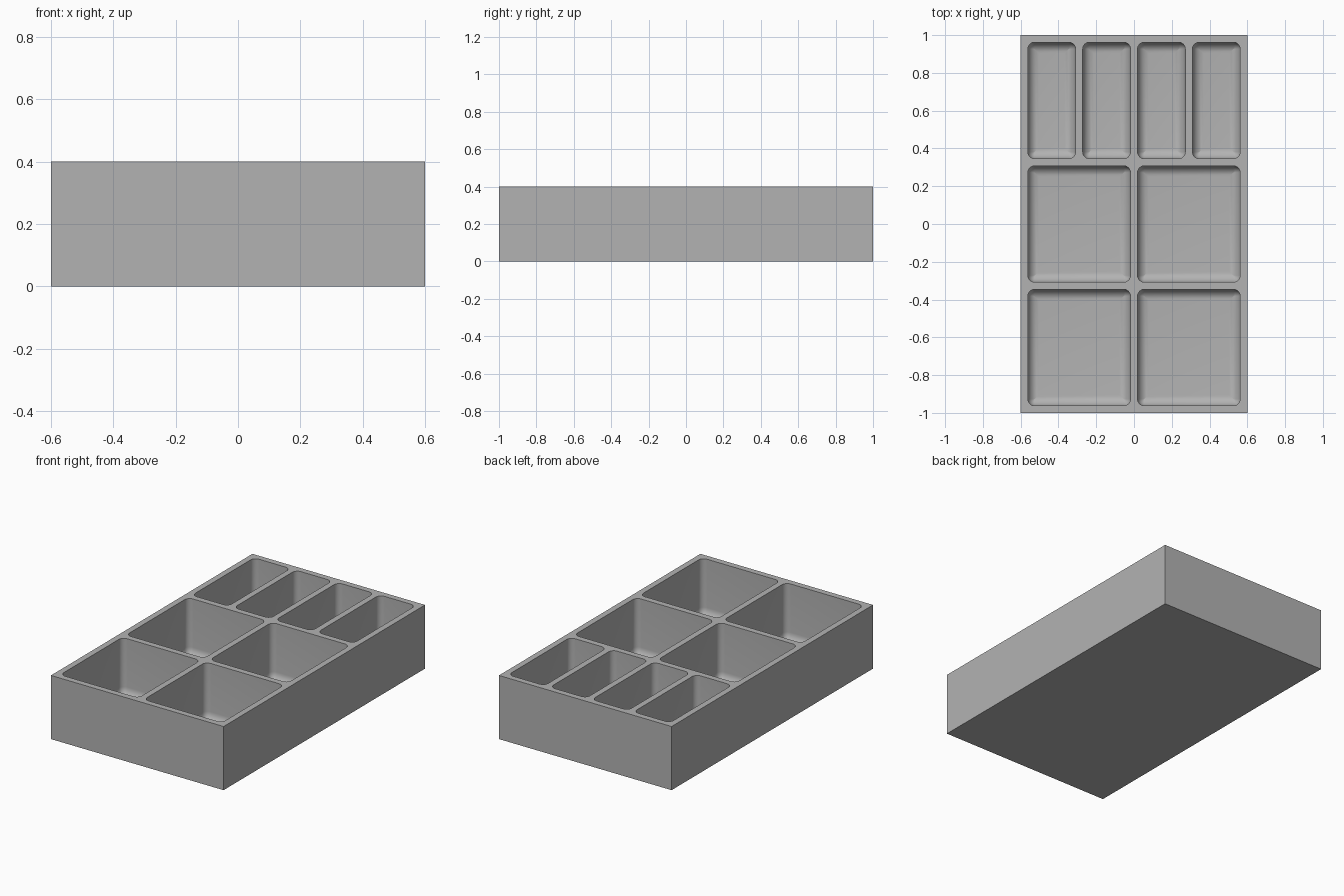
import bpy
import bmesh
import math

WIDTH, LENGTH, HEIGHT = 1.2, 2.0, 0.4
WALL = 0.038      # outer walls, dividers and floor
CORNER = 0.036    # radius of the upright pocket corners
FILLET = 0.058    # radius where pocket walls meet the floor
STEPS = 8

cube = bpy.data.objects.get("Cube")
if cube:
    bpy.data.objects.remove(cube, do_unlink=True)

grey = bpy.data.materials.new("plain grey")
grey.use_nodes = True
colour = (0.45, 0.45, 0.45, 1)
grey.diffuse_color = colour
grey.node_tree.nodes["Principled BSDF"].inputs["Base Color"].default_value = colour


def make_object(name, bm):
    mesh = bpy.data.meshes.new(name)
    bm.to_mesh(mesh)
    bm.free()
    mesh.materials.append(grey)
    obj = bpy.data.objects.new(name, mesh)
    bpy.context.collection.objects.link(obj)
    return obj


def rounded_ring(bm, cx, cy, hx, hy, radius, z):
    """Rounded rectangle of vertices, counter-clockwise."""
    ring = []
    for quarter, (sx, sy) in enumerate([(1, 1), (-1, 1), (-1, -1), (1, -1)]):
        for i in range(STEPS + 1):
            a = (quarter + i / STEPS) * math.pi / 2
            ring.append(bm.verts.new((cx + sx * (hx - radius) + radius * math.cos(a),
                                      cy + sy * (hy - radius) + radius * math.sin(a), z)))
    return ring


def add_pocket(bm, cx, cy, hx, hy):
    """Pocket solid: straight walls, then a fillet curving into a flat floor."""
    levels = [(0, HEIGHT + 0.1)]
    for i in range(STEPS + 1):
        a = i / STEPS * math.pi / 2
        levels.append((FILLET * (1 - math.cos(a)), WALL + FILLET * (1 - math.sin(a))))
    rings = [rounded_ring(bm, cx, cy, hx - d, hy - d, max(CORNER - d, 0), z)
             for d, z in levels]
    for upper, lower in zip(rings, rings[1:]):
        for i in range(len(upper)):
            j = (i + 1) % len(upper)
            bm.faces.new((upper[i], lower[i], lower[j], upper[j]))
    bm.faces.new(rings[0])
    bm.faces.new(rings[-1][::-1])


# Solid block
bm = bmesh.new()
bmesh.ops.create_cube(bm, size=1)
for v in bm.verts:
    v.co = (v.co.x * WIDTH, v.co.y * LENGTH, (v.co.z + 0.5) * HEIGHT)
tray = make_object("divided_tray", bm)

# Pockets: two rows of two, and a back row of four
bm = bmesh.new()
depth = (LENGTH - 4 * WALL) / 3
for row, count in enumerate((2, 2, 4)):
    span = (WIDTH - (count + 1) * WALL) / count
    cy = (row - 1) * (depth + WALL)
    for col in range(count):
        cx = (col - (count - 1) / 2) * (span + WALL)
        add_pocket(bm, cx, cy, span / 2, depth / 2)
bmesh.ops.remove_doubles(bm, verts=bm.verts, dist=0.00005)
bmesh.ops.recalc_face_normals(bm, faces=bm.faces)
pockets = make_object("pocket_cutter", bm)
pockets.hide_render = True

# Hollow out the block
cut = tray.modifiers.new("hollow", "BOOLEAN")
cut.operation = "DIFFERENCE"
cut.solver = "EXACT"
cut.object = pockets
bpy.ops.object.select_all(action="DESELECT")
tray.select_set(True)
bpy.context.view_layer.objects.active = tray
bpy.ops.object.modifier_apply(modifier=cut.name)
bpy.data.objects.remove(pockets, do_unlink=True)
bpy.ops.object.shade_smooth_by_angle(angle=math.radians(30))
